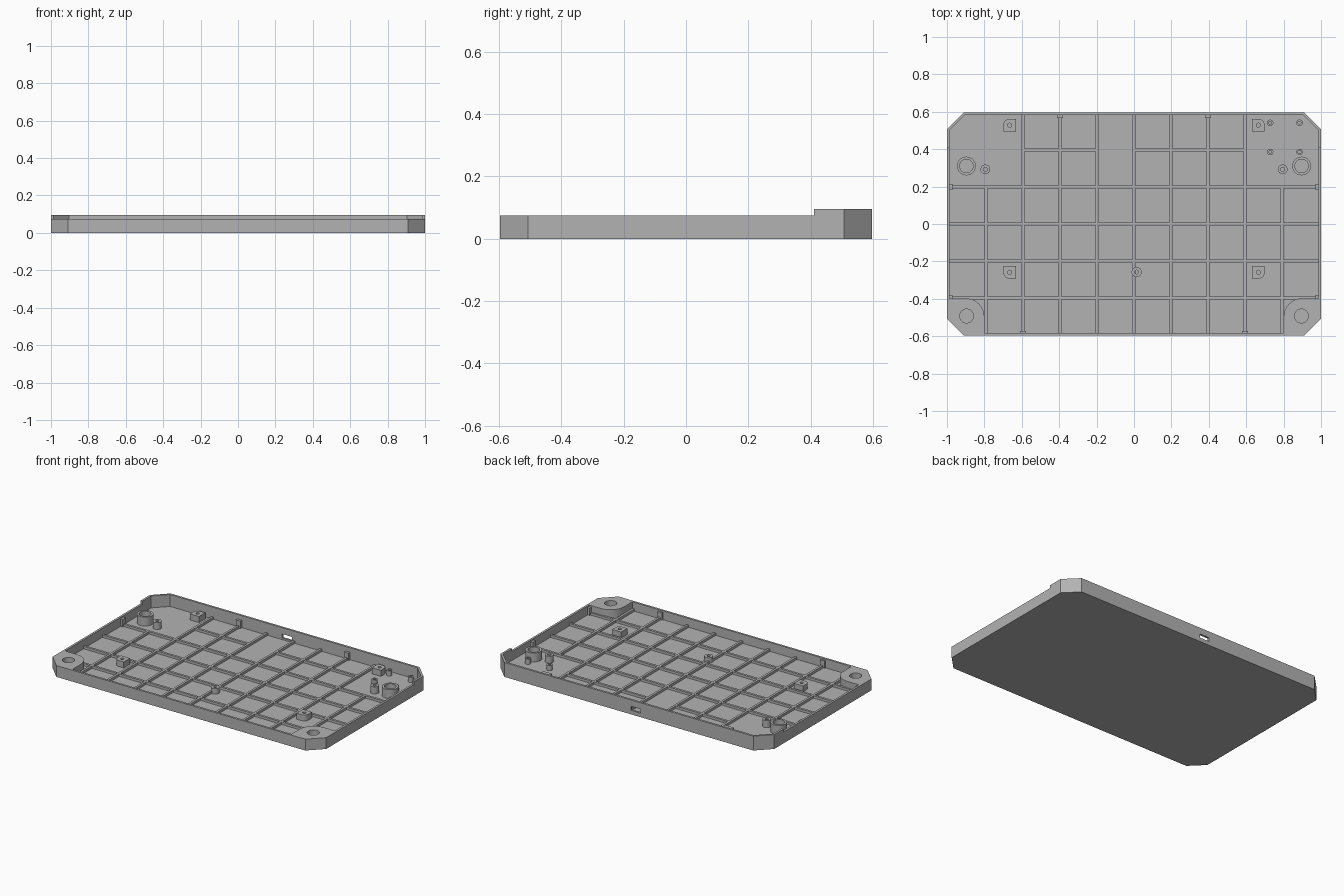
import bpy, bmesh, math
from mathutils import Vector

cube = bpy.data.objects.get("Cube")
if cube:
    bpy.data.objects.remove(cube, do_unlink=True)

HALF_X, HALF_Y, CHAMFER = 1.0, 0.597, 0.09
WALL, FLOOR, RIM, LIP = 0.014, 0.016, 0.075, 0.095
RIB_TOP, RIB_W, PITCH = 0.032, 0.015, 0.198

grey = bpy.data.materials.new("mid_grey")
grey.use_nodes = True
colour = (0.45, 0.45, 0.45, 1)
grey.diffuse_color = colour
grey.node_tree.nodes["Principled BSDF"].inputs["Base Color"].default_value = colour


def finish(bm, name):
    bmesh.ops.recalc_face_normals(bm, faces=bm.faces)
    mesh = bpy.data.meshes.new(name)
    bm.to_mesh(mesh)
    bm.free()
    mesh.materials.append(grey)
    ob = bpy.data.objects.new(name, mesh)
    bpy.context.collection.objects.link(ob)
    return ob


def activate(ob):
    bpy.ops.object.select_all(action='DESELECT')
    ob.select_set(True)
    bpy.context.view_layer.objects.active = ob


def smooth(ob):
    activate(ob)
    bpy.ops.object.shade_smooth_by_angle(angle=math.radians(35))


def prism(name, points, z0, z1):
    bm = bmesh.new()
    face = bm.faces.new([bm.verts.new((x, y, z0)) for x, y in points])
    out = bmesh.ops.extrude_face_region(bm, geom=[face])
    top = [v for v in out["geom"] if isinstance(v, bmesh.types.BMVert)]
    bmesh.ops.translate(bm, verts=top, vec=(0, 0, z1 - z0))
    return finish(bm, name)


def box(name, x0, x1, y0, y1, z0, z1):
    return prism(name, [(x0, y0), (x1, y0), (x1, y1), (x0, y1)], z0, z1)


def disc(x, y, r, n=32):
    return [(x + r * math.cos(2 * math.pi * i / n), y + r * math.sin(2 * math.pi * i / n))
            for i in range(n)]


def cut(ob, cutters):
    for c in cutters:
        c.hide_render = True
        mod = ob.modifiers.new("cut", 'BOOLEAN')
        mod.operation, mod.solver, mod.object = 'DIFFERENCE', 'EXACT', c
        activate(ob)
        bpy.ops.object.modifier_apply(modifier=mod.name)
        bpy.data.objects.remove(c, do_unlink=True)


def outline(inset):
    # Chamfered rectangle, moved inward evenly
    a, b, c = HALF_X - inset, HALF_Y - inset, CHAMFER - 0.586 * inset
    return [(a, c - b), (a, b - c), (a - c, b), (c - a, b),
            (-a, b - c), (-a, c - b), (c - a, -b), (a - c, -b)]


def post(name, x, y, r, hole, top):
    # Hollow round post with a blind hole
    bm = bmesh.new()
    low = FLOOR - 0.005
    profile = [(r, low), (r, top), (hole, top), (hole, FLOOR + 0.004), (0, FLOOR + 0.004)]
    vs = [bm.verts.new((x + pr, y, z)) for pr, z in profile]
    edges = [bm.edges.new(p) for p in zip(vs, vs[1:])]
    bmesh.ops.spin(bm, geom=vs + edges, cent=(x, y, 0), axis=(0, 0, 1),
                   angle=2 * math.pi, steps=28)
    bmesh.ops.remove_doubles(bm, verts=bm.verts, dist=0.0001)
    smooth(finish(bm, name))


def arc(cx, cy, r, sx, sy, n=10):
    # Quarter arc from the x direction round to the y direction
    return [(cx + sx * r * math.cos(t), cy + sy * r * math.sin(t))
            for t in [math.pi / 2 * i / n for i in range(n + 1)]]


# Tray shell with raised rear lip and a port slot in the rear wall
tray = prism("tray_shell", outline(0), 0, LIP)
cut(tray, [
    prism("cavity_cutter", outline(WALL), FLOOR, 0.2),
    box("lip_cutter", -2, 2, -2, 0.41, RIM, 0.2),
    box("slot_cutter", -0.085, -0.015, 0.55, 0.65, 0.027, 0.053),
])

# Floor ribs
edge_x, edge_y = HALF_X - 0.01, HALF_Y - 0.01
for k in range(-4, 5):
    x = k * PITCH
    end = PITCH if abs(k) == 4 else edge_y
    box("rib_lengthwise", x - RIB_W / 2, x + RIB_W / 2, -edge_y, end, FLOOR - 0.004, RIB_TOP)
cross = [(-edge_x, edge_x, j * PITCH) for j in (-2, -1, 0, 1)]
cross += [(-3 * PITCH, -PITCH, 2 * PITCH), (0, 3 * PITCH, 2 * PITCH)]
for x0, x1, y in cross:
    box("rib_crosswise", x0, x1, y - RIB_W / 2, y + RIB_W / 2, FLOOR - 0.004, RIB_TOP)

# Small upright tabs against the walls
for s in (-1, 1):
    x = 2 * PITCH * s
    box("rear_wall_tab", x - 0.016, x + 0.016, 0.567, edge_y, FLOOR, 0.065)
    x = 3 * PITCH * s
    box("front_wall_tab", x - 0.016, x + 0.016, -edge_y, -0.573, FLOOR, 0.065)
    for y in (PITCH, -2 * PITCH):
        box("side_wall_tab", *sorted((s * 0.97, s * edge_x)), y - 0.016, y + 0.016, FLOOR, 0.065)

for s in (-1, 1):
    # Solid front corner block with a round blind hole
    a, b, c = HALF_X - 0.008, HALF_Y - 0.008, CHAMFER - 0.005
    corner = [(s * a, c - b), (s * a, -0.397)]
    corner += arc(s * 0.90, -0.497, 0.1, -s, 1)[::-1]
    corner += [(s * 0.80, -b), (s * (a - c), -b)]
    block = prism("front_corner_block", corner, FLOOR - 0.004, RIM)
    cut(block, [prism("hole_cutter", disc(s * 0.895, -0.492, 0.037), FLOOR + 0.004, 0.2)])
    smooth(block)

    # Rear bosses
    post("rear_boss", s * 0.896, 0.31, 0.05, 0.036, 0.075)
    post("rear_screw_post", s * 0.795, 0.292, 0.026, 0.011, 0.062)

    # Square mounts with one rounded outer corner
    for y, sy in ((0.528, 1), (-0.258, -1)):
        h, r, cx = 0.033, 0.03, s * 0.665
        pts = [(cx - s * h, y - sy * h), (cx + s * h, y - sy * h)]
        pts += arc(cx + s * (h - r), y + sy * (h - r), r, s, sy)
        pts += [(cx - s * h, y + sy * h)]
        mount = prism("board_mount", pts, FLOOR - 0.004, 0.056)
        cut(mount, [prism("hole_cutter", disc(cx, y, 0.011, 20), 0.025, 0.2)])
        smooth(mount)

# Small group of posts and the single central post
for x in (0.728, 0.885):
    for y in (0.385, 0.541):
        post("small_post", x, y, 0.017, 0.008, 0.05)
post("centre_post", 0.014, -0.257, 0.027, 0.01, 0.052)
